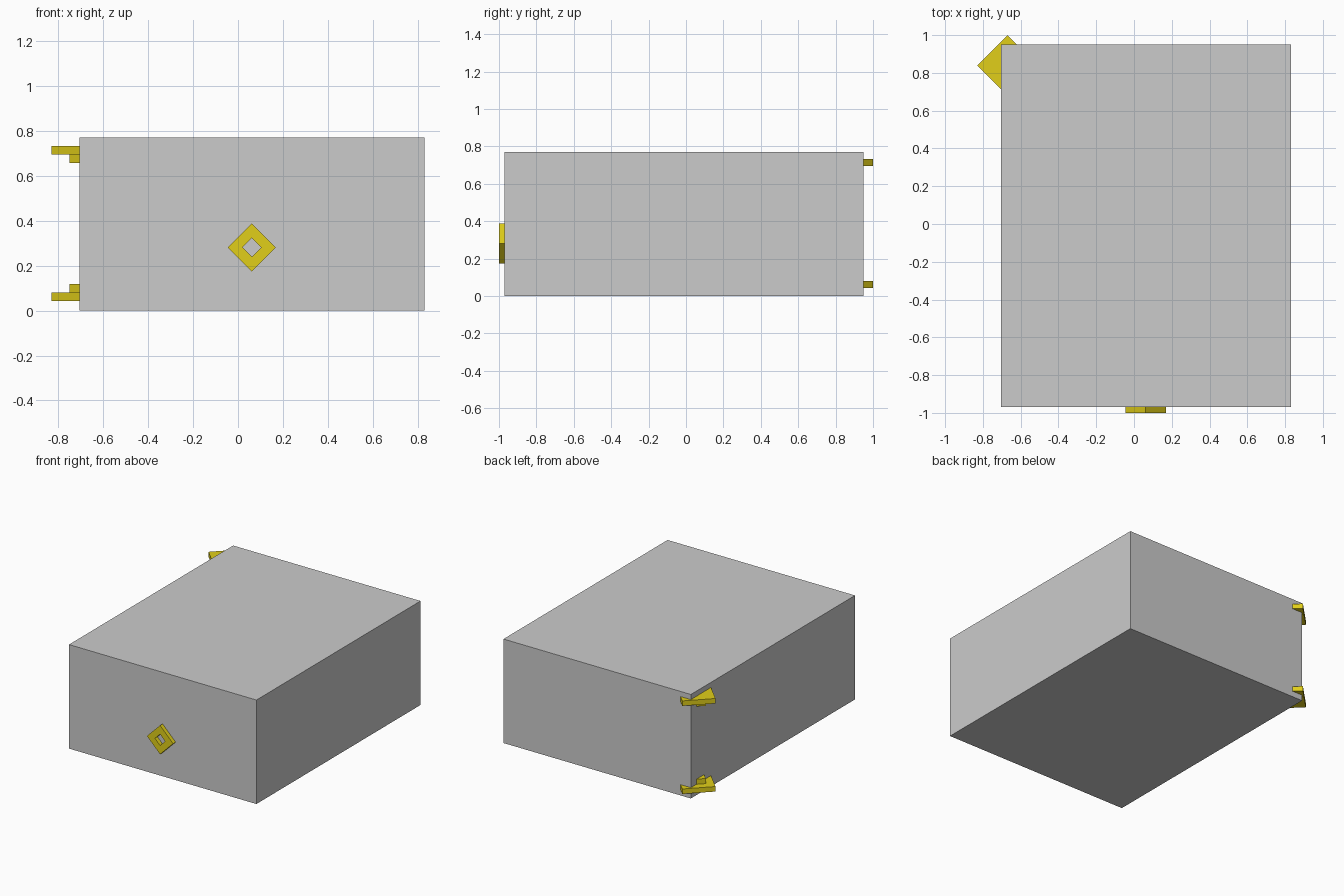
import bpy
from math import pi, cos, sin

if "Cube" in bpy.data.objects:
    bpy.data.objects.remove(bpy.data.objects["Cube"])

yellow = bpy.data.materials.new("yellow")
yellow.diffuse_color = (0.75, 0.62, 0.01, 1)
yellow.use_nodes = True
yellow.node_tree.nodes["Principled BSDF"].inputs["Base Color"].default_value = yellow.diffuse_color


def mesh(name, verts, faces, mat=None):
    me = bpy.data.meshes.new(name)
    me.from_pydata(verts, [], faces)
    ob = bpy.data.objects.new(name, me)
    bpy.context.collection.objects.link(ob)
    if mat:
        me.materials.append(mat)
    return ob


def box(name, lo, hi):
    v = [(x, y, z) for x in (lo[0], hi[0]) for y in (lo[1], hi[1]) for z in (lo[2], hi[2])]
    f = [(0, 1, 3, 2), (4, 6, 7, 5), (0, 4, 5, 1), (2, 3, 7, 6), (0, 2, 6, 4), (1, 5, 7, 3)]
    return mesh(name, v, f)


def diamond(name, x, y, z0, z1, r):
    # four-sided cylinder with its corners on the axes
    v = [(x + r * cos(i * pi / 2), y + r * sin(i * pi / 2), z) for z in (z0, z1) for i in range(4)]
    f = [(3, 2, 1, 0), (4, 5, 6, 7)]
    f += [(i, (i + 1) % 4, (i + 1) % 4 + 4, i + 4) for i in range(4)]
    return mesh(name, v, f, yellow)


# outer casing
box("casing", (-0.705, -0.97, 0), (0.83, 0.95, 0.77))

# swing-out drawer inside, nearly flush with the front
box("drawer", (-0.668, -0.969, 0.04), (0.793, 0.91, 0.732))

# pivots at the back left corner: wide disc and narrow pin, bottom and top
px, py = -0.67, 0.84
diamond("lower_pivot_disc", px, py, 0.043, 0.08, 0.16)
diamond("lower_pivot_pin", px, py, 0.08, 0.118, 0.08)
diamond("upper_pivot_disc", px, py, 0.695, 0.732, 0.16)
diamond("upper_pivot_pin", px, py, 0.657, 0.695, 0.08)

# handle: diamond ring standing off the front
cx, cz = 0.0615, 0.281
verts = [(cx + r * cos(i * pi / 2), y, cz + r * sin(i * pi / 2))
         for y, r in ((-1.0, 0.107), (-0.97, 0.107), (-0.97, 0.042), (-1.0, 0.042))
         for i in range(4)]
faces = []
for k in range(4):
    a, b = 4 * k, 4 * ((k + 1) % 4)
    for i in range(4):
        j = (i + 1) % 4
        faces.append((a + i, b + i, b + j, a + j))
mesh("handle_ring", verts, faces, yellow)
